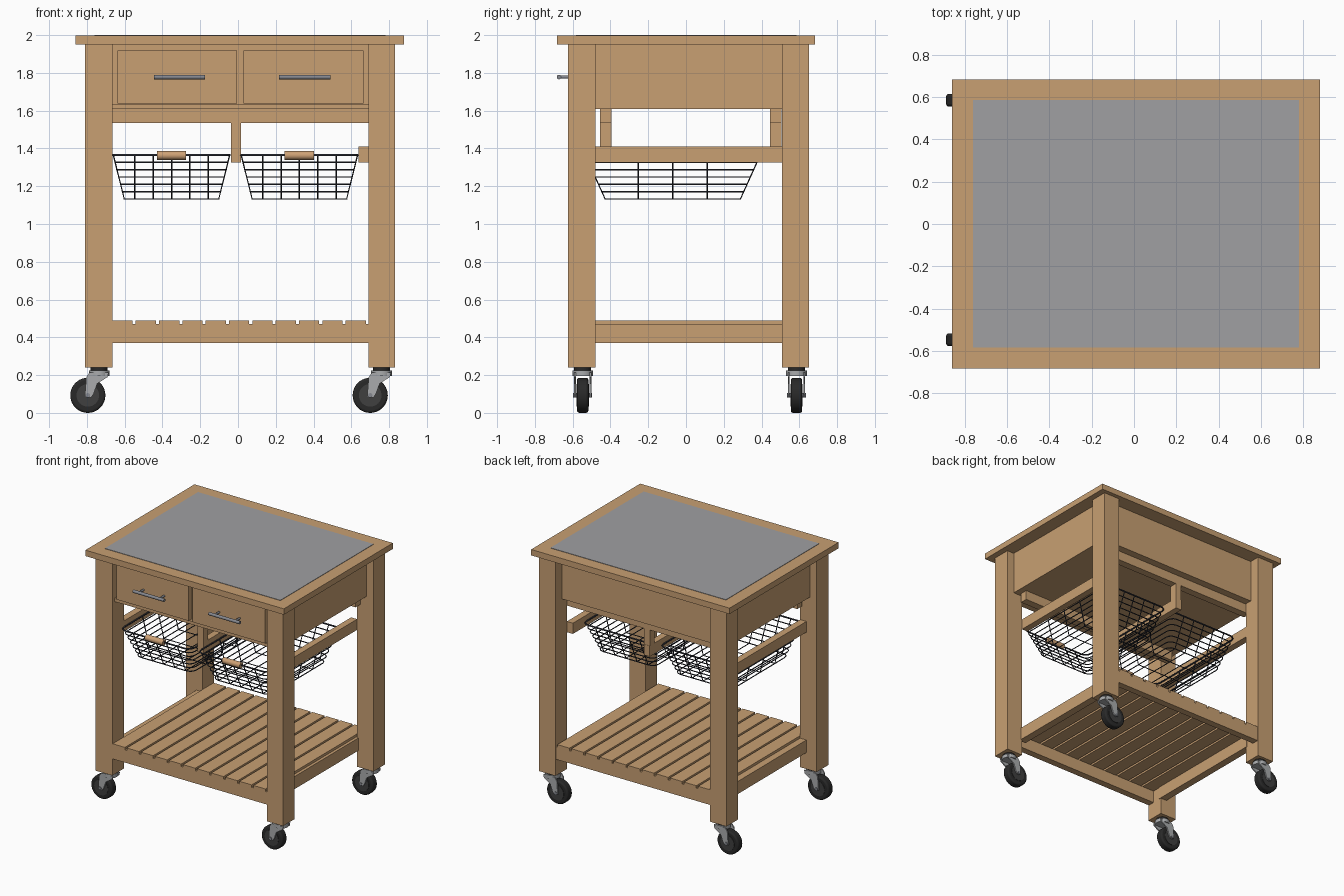
import bpy, math
from mathutils import Vector

if "Cube" in bpy.data.objects:
    bpy.data.objects.remove(bpy.data.objects["Cube"])

def mat(name, r, g, b):
    m = bpy.data.materials.new(name)
    m.diffuse_color = (r, g, b, 1)
    m.use_nodes = True
    m.node_tree.nodes["Principled BSDF"].inputs["Base Color"].default_value = m.diffuse_color
    return m

WOOD = mat("light wood", 0.58, 0.35, 0.17)
GRIP = mat("grip wood", 0.62, 0.36, 0.18)
SLAB = mat("grey slab", 0.35, 0.35, 0.36)
STEEL = mat("caster steel", 0.40, 0.41, 0.42)
PULL = mat("pull metal", 0.24, 0.25, 0.28)
WIRE = mat("dark wire", 0.03, 0.033, 0.045)
TYRE = mat("black rubber", 0.022, 0.022, 0.022)
HUB = mat("dark hub", 0.05, 0.05, 0.05)

def mesh(name, verts, faces, m):
    me = bpy.data.meshes.new(name)
    me.from_pydata(verts, [], faces)
    me.materials.append(m)
    ob = bpy.data.objects.new(name, me)
    bpy.context.collection.objects.link(ob)
    return ob

def box(name, x, y, z, m=WOOD):
    v = [(a, b, c) for a in x for b in y for c in z]
    f = [(0, 1, 3, 2), (4, 6, 7, 5), (0, 4, 5, 1), (2, 3, 7, 6), (0, 2, 6, 4), (1, 5, 7, 3)]
    return mesh(name, v, f, m)

def rod(name, a, b, r, m, n=24):
    a, b = Vector(a), Vector(b)
    d = b - a
    bpy.ops.mesh.primitive_cylinder_add(vertices=n, radius=r, depth=d.length, location=(a + b) / 2)
    ob = bpy.context.object
    ob.rotation_euler = d.to_track_quat('Z', 'Y').to_euler()
    ob.name = name
    ob.data.materials.append(m)
    bpy.ops.object.shade_smooth_by_angle()
    return ob

def prism(name, pts, y0, y1, m):
    # extrude an x/z outline along y
    n = len(pts)
    v = [(x, y0, z) for x, z in pts] + [(x, y1, z) for x, z in pts]
    f = [tuple(range(n)), tuple(range(2 * n - 1, n - 1, -1))]
    f += [(i, i + n, (i + 1) % n + n, (i + 1) % n) for i in range(n)]
    return mesh(name, v, f, m)

def wires(name, paths, r):
    cu = bpy.data.curves.new(name, 'CURVE')
    cu.dimensions = '3D'
    cu.bevel_depth = r
    cu.bevel_resolution = 1
    for pts, closed in paths:
        s = cu.splines.new('POLY')
        s.points.add(len(pts) - 1)
        for p, co in zip(s.points, pts):
            p.co = (*co, 1)
        s.use_cyclic_u = closed
    cu.materials.append(WIRE)
    ob = bpy.data.objects.new(name, cu)
    bpy.context.collection.objects.link(ob)

# worktop with slab inlay
box("worktop", (-0.86, 0.88), (-0.683, 0.683), (1.95, 1.997))
box("worktop_slab", (-0.76, 0.78), (-0.583, 0.585), (1.99, 2.0), SLAB)

# legs
for sx, lx in (("left", (-0.81, -0.665)), ("right", (0.69, 0.832))):
    for sy, ly in (("front", (-0.625, -0.48)), ("back", (0.507, 0.65))):
        box(f"{sy}_{sx}_leg", lx, ly, (0.24, 1.95))

# drawer case, drawers and pulls
box("drawer_case", (-0.75, 0.77), (-0.57, 0.565), (1.61, 1.95))
box("drawer_sill", (-0.665, 0.69), (-0.60, -0.56), (1.61, 1.635))
for x0, x1, c in ((-0.638, -0.004, -0.31), (0.03, 0.665, 0.353)):
    box("drawer_front", (x0, x1), (-0.612, -0.56), (1.638, 1.918))
    rod("drawer_pull", (c - 0.136, -0.672, 1.778), (c + 0.136, -0.672, 1.778), 0.012, PULL)
    for s in (-0.09, 0.09):
        rod("pull_post", (c + s, -0.672, 1.778), (c + s, -0.60, 1.778), 0.008, PULL, 16)

# basket runners, hanging posts and cross rails
for n, x in (("left", (-0.72, -0.665)), ("centre", (-0.037, 0.015)), ("right", (0.637, 0.69))):
    box(n + "_runner", x, (-0.48 if n != "centre" else -0.455, 0.507), (1.325, 1.41))
for y in ((-0.455, -0.395), (0.445, 0.505)):
    box("centre_post", (-0.037, 0.015), y, (1.325, 1.61))
    box("cross_rail", (-0.70, 0.72), y, (1.535, 1.612))

# lower shelf
for y in ((-0.62, -0.565), (0.59, 0.645)):
    box("shelf_end_rail", (-0.67, 0.695), y, (0.37, 0.47))
for x in ((-0.72, -0.66), (0.64, 0.70)):
    box("shelf_side_rail", x, (-0.50, 0.52), (0.37, 0.47))
for i in range(11):
    x = -0.665 + 0.1235 * i
    box("shelf_slat", (x, x + 0.107), (-0.62, 0.645), (0.468, 0.49))

# wire baskets
ZB, ZT = 1.132, 1.365
def half(z):
    t = (z - ZB) / (ZT - ZB)
    return 0.25 + 0.058 * t, 0.358 + 0.105 * t

def ring(cx, cy, z):
    hx, hy = half(z)
    r = 0.05
    pts = []
    for k, (sx, sy) in enumerate(((1, 1), (-1, 1), (-1, -1), (1, -1))):
        for j in range(4):
            a = math.pi / 2 * k + math.pi / 6 * j
            pts.append((cx + sx * (hx - r) + r * math.cos(a), cy + sy * (hy - r) + r * math.sin(a), z))
    return pts

for cx in (-0.352, 0.325):
    cy = -0.07
    paths = [(ring(cx, cy, ZB + (ZT - ZB) * i / 6), True) for i in range(6)]
    (bx, by), (tx, ty) = half(ZB), half(ZT)
    for i in range(-2, 3):      # lengthwise wires
        x = cx + 0.097 * i
        paths.append(([(x, cy - ty, ZT), (x, cy - by, ZB), (x, cy + by, ZB), (x, cy + ty, ZT)], False))
    for i in range(-1, 2):      # crosswise wires
        y = cy + 0.183 * i
        paths.append(([(cx - tx, y, ZT), (cx - bx, y, ZB), (cx + bx, y, ZB), (cx + tx, y, ZT)], False))
    wires("basket_wires", paths, 0.004)
    wires("basket_rim", [(ring(cx, cy, ZT), True)], 0.006)
    rod("basket_grip", (cx - 0.078, cy - ty, 1.363), (cx + 0.078, cy - ty, 1.363), 0.023, GRIP)

# casters, all trailing to the left
for sx in (-0.735, 0.76):
    for y in (-0.547, 0.585):
        wx, wz = sx - 0.06, 0.093
        rod("caster_plate", (sx, y, 0.222), (sx, y, 0.242), 0.045, TYRE)
        rod("caster_swivel", (sx, y, 0.195), (sx, y, 0.224), 0.055, STEEL)
        cheek = [(wx - 0.016, 0.085), (wx + 0.018, 0.082), (wx + 0.03, 0.10), (wx + 0.05, 0.155),
                 (wx + 0.105, 0.19), (wx + 0.11, 0.215), (wx + 0.01, 0.215), (wx - 0.008, 0.19)]
        for s in (-1, 1):
            a, b = sorted((y + s * 0.036, y + s * 0.046))
            prism("caster_fork", cheek, a, b, STEEL)
        rod("caster_axle", (wx, y - 0.05, wz), (wx, y + 0.05, wz), 0.012, PULL, 16)
        w = rod("caster_wheel", (wx, y - 0.03, wz), (wx, y + 0.03, wz), 0.093, TYRE, 40)
        bv = w.modifiers.new("round_edge", 'BEVEL')
        bv.width = 0.012
        bv.segments = 3
        rod("caster_hub", (wx, y - 0.033, wz), (wx, y + 0.033, wz), 0.06, HUB, 32)
